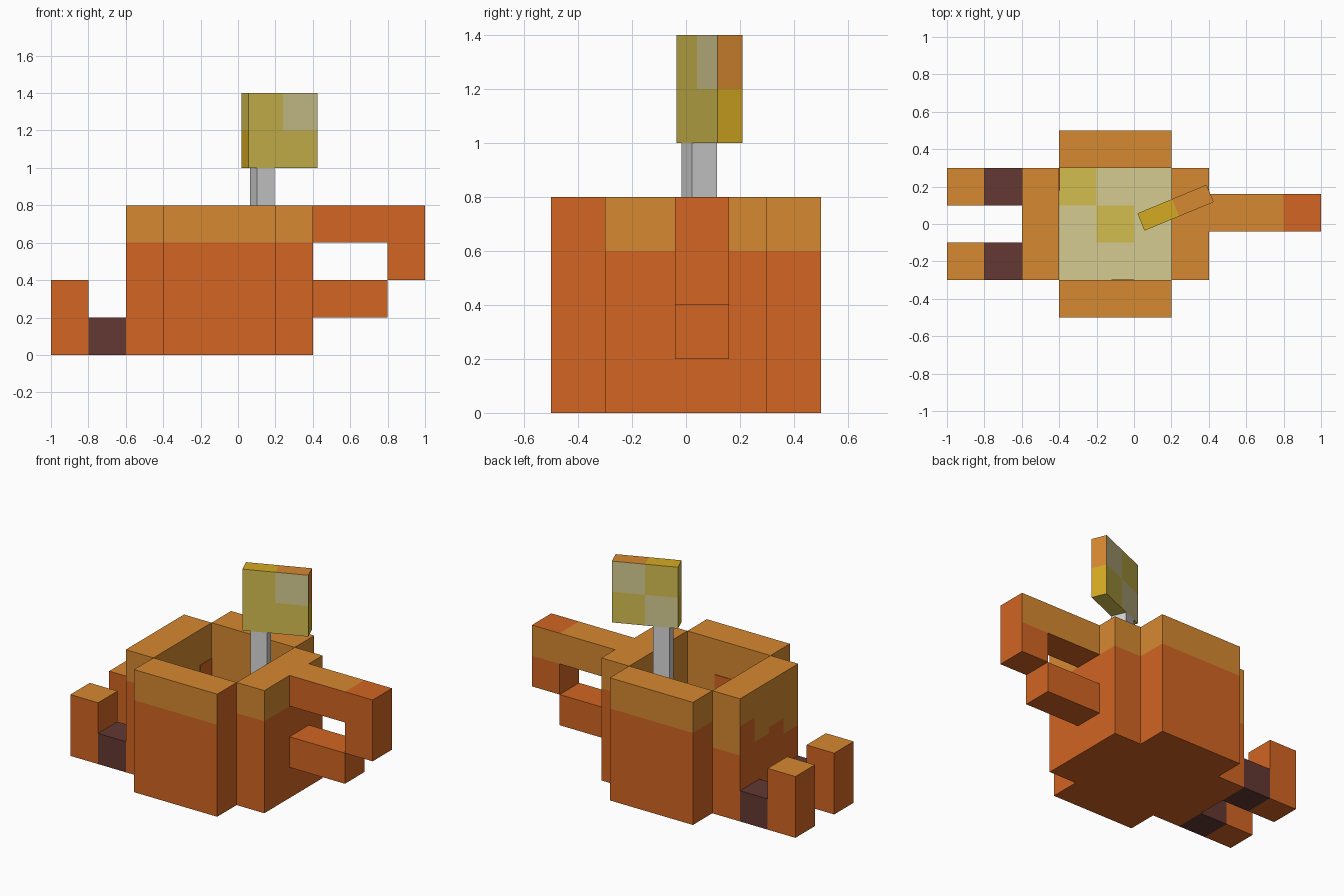
import bpy
import bmesh
import math
from mathutils import Matrix, Vector

cube = bpy.data.objects.get("Cube")
if cube:
    bpy.data.objects.remove(cube, do_unlink=True)


def material(name, srgb):
    lin = [((c / 255 + 0.055) / 1.055) ** 2.4 for c in srgb] + [1.0]
    m = bpy.data.materials.new(name)
    m.use_nodes = True
    m.diffuse_color = lin
    bsdf = m.node_tree.nodes["Principled BSDF"]
    bsdf.inputs["Base Color"].default_value = lin
    bsdf.inputs["Roughness"].default_value = 0.8
    return m


CLAY, GLAZE, KHAKI, YELLOW, AMBER, BROWN, GREY = range(7)
MATS = [material("clay orange", (210, 101, 35)),
        material("light orange", (214, 137, 49)),
        material("pale khaki", (213, 203, 145)),
        material("soft yellow", (212, 190, 80)),
        material("amber", (213, 170, 34)),
        material("dark brown", (99, 56, 50)),
        material("light grey", (212, 212, 212))]


def prism(name, outline, y0, y1, rule, cuts=(), matrix=None):
    """Extrude an x-z outline from y0 to y1, cut it, colour each face by rule(centre, normal)."""
    bm = bmesh.new()
    face = bm.faces.new([bm.verts.new((x, y0, z)) for x, z in outline])
    ext = bmesh.ops.extrude_face_region(bm, geom=[face])
    bmesh.ops.translate(bm, vec=(0, y1 - y0, 0),
                        verts=[v for v in ext["geom"] if isinstance(v, bmesh.types.BMVert)])
    bmesh.ops.recalc_face_normals(bm, faces=bm.faces)
    for axis, value in cuts:
        normal = Vector((0, 0, 0))
        normal[axis] = 1
        bmesh.ops.bisect_plane(bm, geom=bm.verts[:] + bm.edges[:] + bm.faces[:],
                               plane_co=normal * value, plane_no=normal)
    bm.normal_update()
    for f in bm.faces:
        f.material_index = rule(f.calc_center_median(), f.normal) if callable(rule) else rule
    me = bpy.data.meshes.new(name)
    bm.to_mesh(me)
    bm.free()
    for m in MATS:
        me.materials.append(m)
    ob = bpy.data.objects.new(name, me)
    if matrix:
        ob.matrix_world = matrix
    bpy.context.scene.collection.objects.link(ob)
    return ob


def box(name, x, y, z, rule, cuts=(), matrix=None):
    outline = [(x[0], z[0]), (x[1], z[0]), (x[1], z[1]), (x[0], z[1])]
    return prism(name, outline, y[0], y[1], rule, cuts, matrix)


# Pot walls: glazed around the rim, bare clay below
def glazed(c, n):
    return GLAZE if c.z > 0.6 else CLAY


def inside_glazed(direction):
    d = Vector(direction)
    return lambda c, n: GLAZE if n.dot(d) > 0.5 and c.z > 0.4 else glazed(c, n)


def front_rule(c, n):
    return CLAY if n.x > 0.5 else inside_glazed((0, 1, 0))(c, n)


def left_rule(c, n):
    if n.x < -0.5:      # uneven glaze drips on the outer face
        limit = 0.62 if c.y > 0.15 else 0.46 if c.y > 0 else 0.5 if c.y > -0.15 else 0.4
        return GLAZE if c.z > limit else CLAY
    if n.y > 0.5:
        return GLAZE if c.z > 0.43 else CLAY
    return inside_glazed((1, 0, 0))(c, n)


rim_cuts = [(2, 0.6), (2, 0.4)]
drip_cuts = rim_cuts + [(2, z) for z in (0.43, 0.46, 0.5, 0.62)] + [(1, y) for y in (-0.15, 0, 0.15)]
box("pot_front_wall", (-0.4, 0.2), (-0.5, -0.3), (0, 0.8), front_rule, rim_cuts)
box("pot_back_wall", (-0.4, 0.2), (0.3, 0.5), (0, 0.8), inside_glazed((0, -1, 0)), rim_cuts)
box("pot_handle_side_wall", (0.2, 0.4), (-0.3, 0.3), (0, 0.8), inside_glazed((-1, 0, 0)), rim_cuts)
box("pot_feet_side_wall", (-0.6, -0.4), (-0.3, 0.3), (0, 0.8), left_rule, drip_cuts)

# Bare clay patches on the inner walls
box("inner_patch_side", (-0.4, -0.396), (0.18, 0.3), (0.4, 0.57), CLAY)
box("inner_patch_front", (-0.12, 0.0), (-0.3, -0.296), (0.4, 0.57), CLAY)


# Liquid filling, clay underneath
def filling_rule(c, n):
    if n.z < 0.5:
        return CLAY
    corner = c.x < -0.2 and c.y > 0.1
    middle = -0.2 < c.x < 0 and -0.1 < c.y < 0.1
    return YELLOW if corner or middle else KHAKI


box("pot_filling", (-0.4, 0.2), (-0.3, 0.3), (0, 0.4), filling_rule,
    [(0, -0.2), (0, 0), (1, -0.1), (1, 0.1)])


# Handle: hooked upper bar and straight lower bar
def handle_rule(c, n):
    if (n.z > 0.5 and c.x < 0.8) or (n.y > 0.5 and c.z > 0.6):
        return GLAZE
    return CLAY


prism("handle_hook", [(0.4, 0.8), (0.4, 0.6), (0.8, 0.6), (0.8, 0.4), (1, 0.4), (1, 0.8)],
      -0.04, 0.16, handle_rule, [(0, 0.8), (2, 0.6)])
box("handle_lower_bar", (0.4, 0.8), (-0.04, 0.16), (0.2, 0.4), CLAY)

# Two feet with dark connectors
for side, y in (("front", (-0.3, -0.1)), ("back", (0.1, 0.3))):
    box(side + "_foot", (-1, -0.8), y, (0, 0.4), lambda c, n: GLAZE if n.z > 0.5 else CLAY)
    box(side + "_foot_connector", (-0.8, -0.6), y, (0, 0.2), BROWN)


# Turned tag on a stick
def tag_rule(c, n):
    right, top = c.x > 0, c.z > 1.2
    if n.z > 0.5:
        return GLAZE if right else AMBER
    if n.x > 0.5:
        return GLAZE if top else AMBER
    if n.x < -0.5:
        return YELLOW if top else AMBER
    if n.y < -0.5:
        return KHAKI if right and top else YELLOW
    if n.y > 0.5:
        return KHAKI if right == top else YELLOW
    return YELLOW


turn = Matrix.Translation((0.222, 0.087, 0)) @ Matrix.Rotation(math.radians(22.5), 4, "Z")
box("tag", (-0.2, 0.2), (-0.05, 0.05), (1.0, 1.4), tag_rule, [(0, 0), (2, 1.2)], turn)
box("tag_stick", (-0.15, -0.05), (-0.05, 0.05), (0.4, 1.0), GREY, (), turn)
